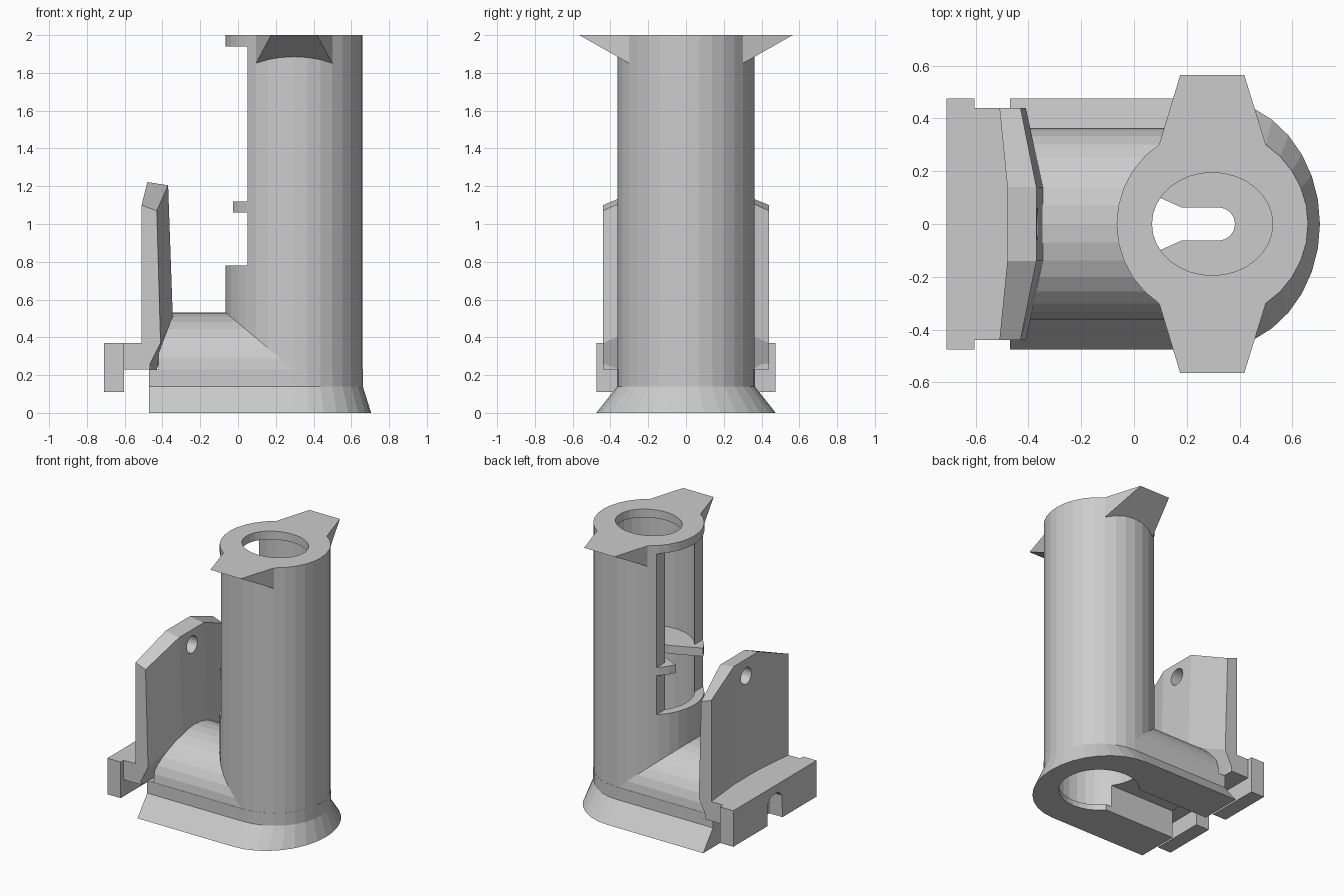
import bpy, bmesh, math

if "Cube" in bpy.data.objects:
    bpy.data.objects.remove(bpy.data.objects["Cube"])

CX = 0.297   # axis of the tube
R = 0.363    # outer radius of the tube

grey = bpy.data.materials.new("plain grey")
grey.diffuse_color = (0.6, 0.6, 0.6, 1)
grey.use_nodes = True
grey.node_tree.nodes["Principled BSDF"].inputs["Base Color"].default_value = grey.diffuse_color


def add(name, bm):
    bmesh.ops.recalc_face_normals(bm, faces=bm.faces)
    me = bpy.data.meshes.new(name)
    bm.to_mesh(me)
    bm.free()
    me.materials.append(grey)
    ob = bpy.data.objects.new(name, me)
    bpy.context.collection.objects.link(ob)
    return ob


def loft(name, rings):
    """Closed solid through rings of equal point count."""
    bm = bmesh.new()
    loops = [[bm.verts.new(p) for p in ring] for ring in rings]
    n = len(loops[0])
    for a, b in zip(loops, loops[1:]):
        for i in range(n):
            j = (i + 1) % n
            bm.faces.new((a[i], a[j], b[j], b[i]))
    bm.faces.new(loops[0])
    bm.faces.new(loops[-1])
    return add(name, bm)


def prism(name, outline, z0, z1):
    return loft(name, [[(x, y, z) for x, y in outline] for z in (z0, z1)])


def box(name, x0, x1, y0, y1, z0, z1):
    return prism(name, [(x0, y0), (x1, y0), (x1, y1), (x0, y1)], z0, z1)


def oval(rx, ry, n=32, cx=CX):
    return [(cx + rx * math.cos(math.tau * i / n), ry * math.sin(math.tau * i / n)) for i in range(n)]


def combine(ob, other, op):
    m = ob.modifiers.new(op, 'BOOLEAN')
    m.operation, m.object, m.solver = op, other, 'EXACT'
    bpy.context.view_layer.objects.active = ob
    bpy.ops.object.modifier_apply(modifier=m.name)
    bpy.data.objects.remove(other, do_unlink=True)


# Upright tube, joined with the base, saddle and wings before boring
body = prism("tube_body", oval(R, R), 0.1, 2.0)


def base_ring(rx, ry, z):
    arc = [math.pi * (i / 16 - 0.5) for i in range(17)]
    return ([(-0.47, -ry, z)] +
            [(CX + rx * math.cos(a), ry * math.sin(a), z) for a in arc] +
            [(-0.47, ry, z)])


# Flared U-shaped base
combine(body, loft("base", [base_ring(0.408, 0.475, 0), base_ring(0.364, 0.364, 0.14),
                            base_ring(0.364, 0.364, 0.23)]), 'UNION')

# Arched saddle between tube and plate
arch = [(0.362 * math.cos(math.pi * i / 16), 0.23 + 0.302 * math.sin(math.pi * i / 16)) for i in range(17)]
arch = [(0.362, 0.16)] + arch + [(-0.362, 0.16)]
combine(body, loft("saddle", [[(x, y, z) for y, z in arch] for x in (-0.42, CX)]), 'UNION')

# Wedge wings at the top
for s in (-1, 1):
    wing = loft("wing", [[(a, s * 0.30, 1.85), (b, s * 0.565, 2.0), (c, s * 0.30, 2.0)]
                         for a, b, c in ((0.095, 0.175, 0.095), (0.50, 0.418, 0.50))])
    combine(body, wing, 'UNION')

# Bores, side window and the channel under the base
for cutter in (prism("main_bore", oval(0.30, 0.30), 0.04, 1.94),
               prism("bottom_bore", oval(0.265, 0.265), -0.1, 0.1),
               prism("top_bore", oval(0.229, 0.195), 1.9, 2.1),
               box("window", -0.2, 0.05, -0.6, 0.6, 0.78, 1.94),
               box("channel", -0.6, CX - 0.1, -0.17, 0.17, -0.1, 0.2)):
    combine(body, cutter, 'DIFFERENCE')

# Shelf inside the tube with a flared keyhole slot
shelf = prism("slotted_shelf", oval(0.361, 0.361), 1.06, 1.12)
slot = [(CX + 0.023 + 0.063 * math.cos(a), 0.063 * math.sin(a))
        for a in [math.pi * (i / 8 - 0.5) for i in range(9)]]
slot += [(0.18, 0.063), (-0.12, 0.197), (-0.12, -0.197), (0.18, -0.063)]
combine(shelf, prism("slot", slot, 1.0, 1.2), 'DIFFERENCE')

# Upright back plate, thicker and taller toward the middle
edge = [(-0.51, 0.23), (-0.51, 1.10), (-0.43, 1.07), (-0.41, 0.37), (-0.48, 0.23)]
middle = [(-0.48, 0.23), (-0.48, 1.222), (-0.37, 1.205), (-0.345, 0.50), (-0.43, 0.23)]
plate = loft("back_plate", [[(x, y, z) for x, z in prof] for y, prof in
                            ((-0.44, edge), (-0.14, middle), (0.14, middle), (0.44, edge))])
hole = loft("hole", [[(x, y, z + 1.1) for y, z in oval(0.06, 0.06, 20, 0)] for x in (-0.7, -0.2)])
combine(plate, hole, 'DIFFERENCE')

# Hooked foot behind the plate with a central notch
foot = box("foot_shelf", -0.62, -0.465, -0.44, 0.44, 0.23, 0.37)
combine(foot, box("lip", -0.71, -0.604, -0.475, 0.475, 0.11, 0.3701), 'UNION')
notch = [(-0.09, 0.0), (0.09, 0.0), (0.08, 0.27), (0.04, 0.31), (-0.04, 0.31), (-0.08, 0.27)]
combine(foot, loft("notch", [[(x, y, z) for y, z in notch] for x in (-0.8, -0.55)]), 'DIFFERENCE')
